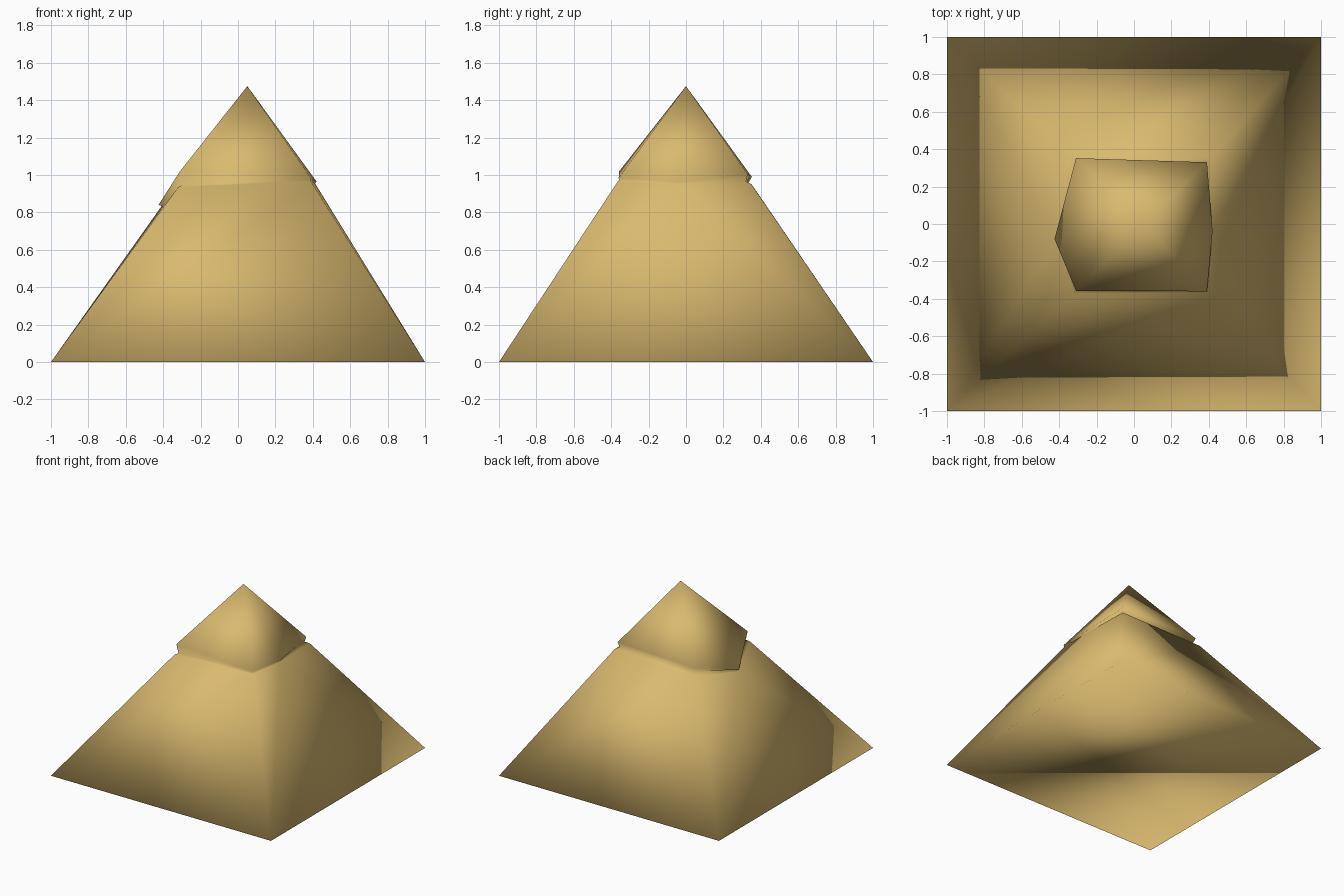
import bpy
import bmesh

# Remove the default object
cube = bpy.data.objects.get("Cube")
if cube:
    bpy.data.objects.remove(cube, do_unlink=True)

# Sandstone material
stone = bpy.data.materials.new("sandstone")
stone.use_nodes = True
colour = (0.70, 0.49, 0.16, 1)
stone.diffuse_color = colour
stone.node_tree.nodes["Principled BSDF"].inputs["Base Color"].default_value = colour

bm = bmesh.new()


def ring(points):
    return [bm.verts.new(p) for p in points]


def bridge(lower, upper):
    """Join two loops of equal length with quads."""
    n = len(lower)
    for i in range(n):
        j = (i + 1) % n
        bm.faces.new((lower[i], lower[j], upper[j], upper[i]))


# Square base
base = ring([(-1, -1, 0), (1, -1, 0), (1, 1, 0), (-1, 1, 0)])
bm.faces.new(base[::-1])

# Loops run: front -x, front +x, side +x, back +x, back -x, side -x
shoulder = ring([(-.32, -.37, .935), (.39, -.365, .965), (.415, -.04, .95),
                 (.405, .35, .95), (-.34, .365, .93), (-.41, -.08, .82)])
neck = ring([(-.30, -.345, .945), (.386, -.358, .972), (.412, -.04, .957),
             (.38, .32, .965), (-.30, .33, .95), (-.395, -.08, .83)])
cap = ring([(-.31, -.357, 1.02), (.39, -.36, .985), (.42, -.04, .965),
            (.39, .33, 1.005), (-.31, .352, .99), (-.425, -.08, .84)])

# Sloping sides from the base corners up to the shoulder
fl, fr, br, bl = base
s = shoulder
bm.faces.new((fl, fr, s[1], s[0]))
bm.faces.new((br, bl, s[4], s[3]))
for a, b, lo, mid, hi in ((fr, br, s[1], s[2], s[3]), (bl, fl, s[4], s[5], s[0])):
    bm.faces.new((a, mid, lo))
    bm.faces.new((a, b, mid))
    bm.faces.new((b, hi, mid))

# Groove under the capstone, its lip and its point
bridge(shoulder, neck)
bridge(neck, cap)
apex = bm.verts.new((.05, 0, 1.475))
for i in range(len(cap)):
    bm.faces.new((cap[i], cap[(i + 1) % len(cap)], apex))

bmesh.ops.recalc_face_normals(bm, faces=bm.faces[:])
for face in bm.faces:
    face.smooth = True

mesh = bpy.data.meshes.new("pyramid")
bm.to_mesh(mesh)
bm.free()
mesh.materials.append(stone)
pyramid = bpy.data.objects.new("pyramid", mesh)
bpy.context.collection.objects.link(pyramid)
